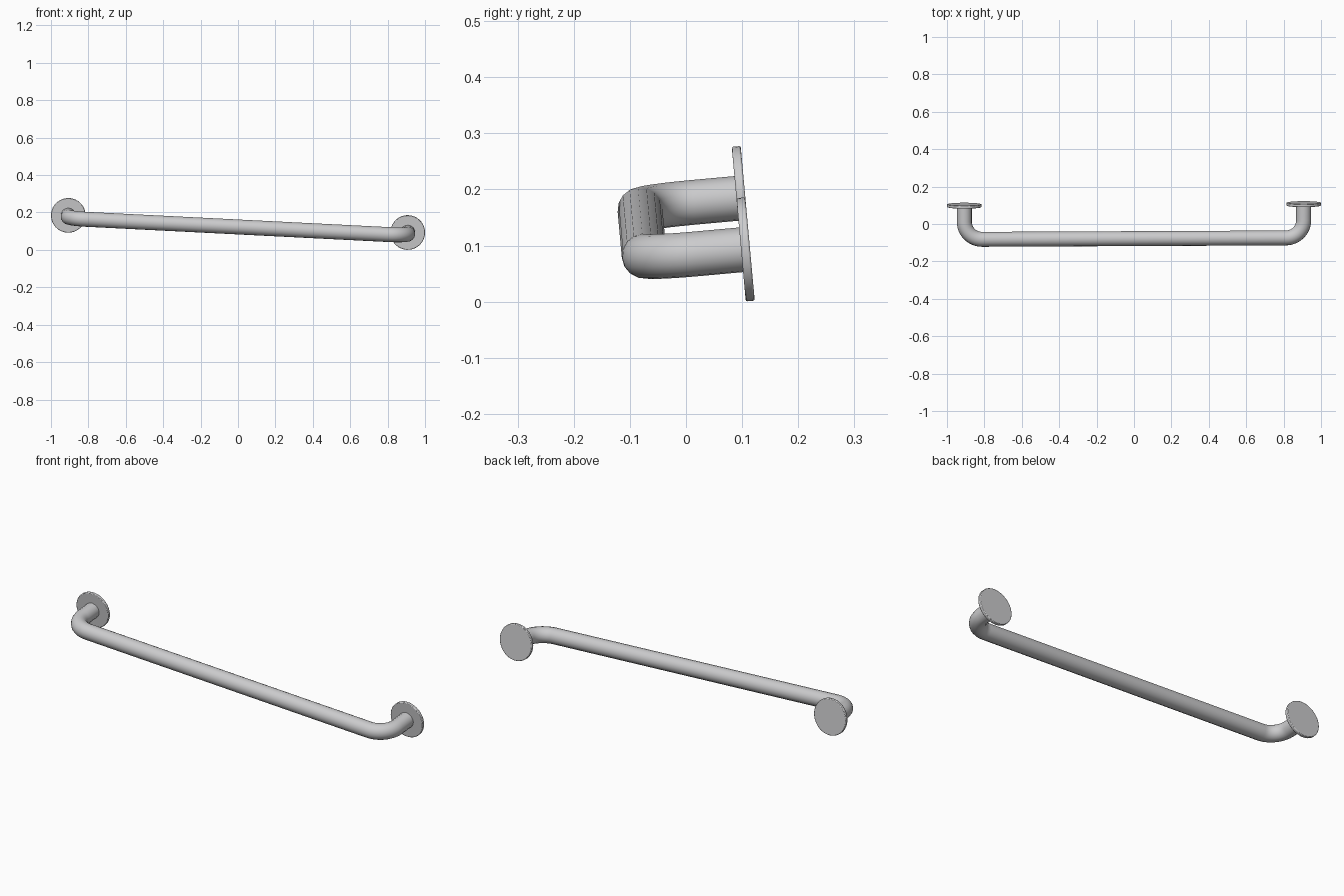
import bpy
from math import radians, sin, cos, pi
from mathutils import Matrix, Vector

cube = bpy.data.objects.get("Cube")
if cube:
    bpy.data.objects.remove(cube, do_unlink=True)

HALF = 0.9085      # half distance between the legs
DEPTH = 0.181      # distance from wall plates to the bar axis
BEND = 0.095       # bend radius of the tube axis
TUBE = 0.04
PLATE = 0.0925
THICK = 0.016

# The whole rail is tipped slightly forward and slopes down to its left
pose = (Matrix.Translation((0, 0.102, 0.139))
        @ Matrix.Rotation(radians(5.2), 4, 'X')
        @ Matrix.Rotation(radians(2.9), 4, 'Y'))

metal = bpy.data.materials.new("satin_grey_metal")
metal.use_nodes = True
grey = (0.6, 0.6, 0.61, 1)
metal.diffuse_color = grey
metal.node_tree.nodes["Principled BSDF"].inputs["Base Color"].default_value = grey


def finish(obj, name, angle):
    obj.name = name
    obj.data.materials.clear()
    obj.data.materials.append(metal)
    bpy.ops.object.select_all(action='DESELECT')
    obj.select_set(True)
    bpy.context.view_layer.objects.active = obj
    bpy.ops.object.shade_smooth_by_angle(angle=radians(angle))


# Bent tube: one half of the path, mirrored for the other
half = [Vector((HALF, 0, 0))]
for i in range(13):
    a = pi / 2 * i / 12
    half.append(Vector((HALF - BEND + BEND * cos(a), -DEPTH + BEND - BEND * sin(a), 0)))
path = half + [Vector((-p.x, p.y, 0)) for p in reversed(half)]

curve = bpy.data.curves.new("grab_bar", 'CURVE')
curve.dimensions = '3D'
curve.bevel_depth = TUBE
curve.bevel_resolution = 6
curve.use_fill_caps = True
spline = curve.splines.new('POLY')
spline.points.add(len(path) - 1)
for point, co in zip(spline.points, path):
    point.co = (*co, 1)
bar = bpy.data.objects.new("grab_bar", curve)
bpy.context.collection.objects.link(bar)
bar.matrix_world = pose
bpy.ops.object.select_all(action='DESELECT')
bar.select_set(True)
bpy.context.view_layer.objects.active = bar
bpy.ops.object.convert(target='MESH')
finish(bpy.context.object, "grab_bar", 40)

# Round wall plates with softened rims
for side, name in ((1, "left_wall_plate"), (-1, "right_wall_plate")):
    bpy.ops.mesh.primitive_cylinder_add(vertices=48, radius=PLATE, depth=THICK)
    plate = bpy.context.object
    plate.matrix_world = (pose @ Matrix.Translation((side * HALF, 0, 0))
                          @ Matrix.Rotation(pi / 2, 4, 'X'))
    finish(plate, name, 40)
    bevel = plate.modifiers.new("soft_rim", 'BEVEL')
    bevel.width = 0.003
    bevel.segments = 2
    bevel.limit_method = 'ANGLE'
